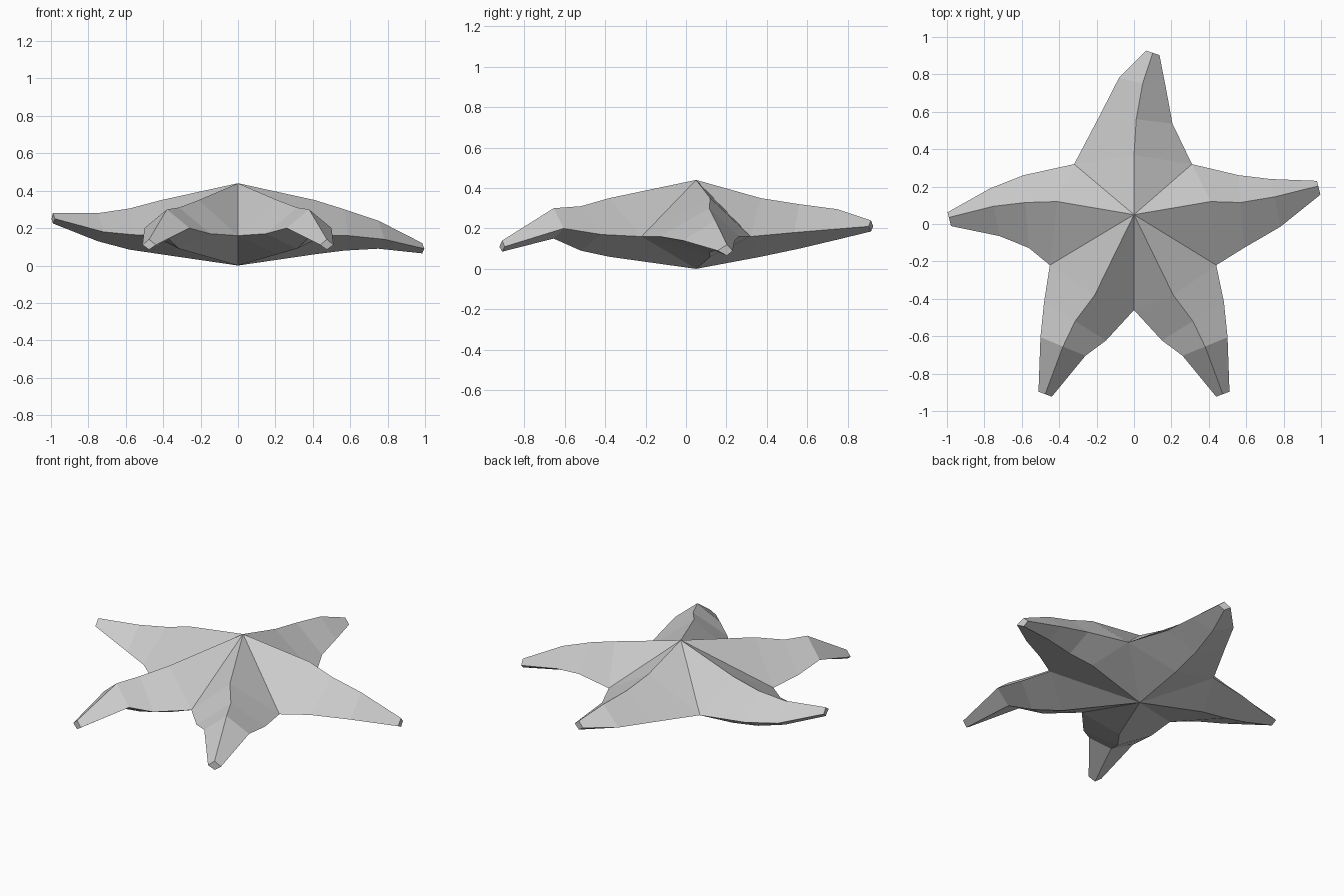
import bpy
import bmesh
from mathutils import Vector

default_cube = bpy.data.objects.get("Cube")
if default_cube:
    bpy.data.objects.remove(default_cube, do_unlink=True)

# One plain grey for the whole body
grey = bpy.data.materials.new("plain grey")
grey.use_nodes = True
colour = (0.6, 0.6, 0.6, 1)
grey.diffuse_color = colour
grey.node_tree.nodes["Principled BSDF"].inputs["Base Color"].default_value = colour

# Arm cross-sections from root to tip: half width, ridge height, keel depth
WIDTH = (0, .195, .13, .038)
RIDGE = (.19, .14, .1, .03)
KEEL = (.1, .08, .05, .025)

# Notches between the arms, counterclockwise from the front left one
NOTCHES = [(.44, -.22, .16), (.31, .32, .16), (-.32, .32, .16),
           (-.45, -.22, .16), (0, -.46, .16)]

# Each arm: ridge path (x, y and rim height) and sideways lean of the ridge
left_side = [(.41, .12, .16), (.57, .115, .16), (.75, .145, .14), (.985, .203, .09)]
back = [(0, .37, .16), (.012, .56, .18), (.046, .75, .195), (.1, .915, .21)]
right_side = [(-.41, .12, .16), (-.58, .115, .165), (-.75, .095, .18), (-.99, .035, .25)]
front_left = [(.21, -.38, .16), (.315, -.52, .17), (.38, -.655, .2), (.475, -.91, .11)]
front_right = [(-x, y, z) for x, y, z in front_left]
ARMS = [(left_side, .25), (back, 0), (right_side, -.25), (front_right, 0), (front_left, 0)]


def add_arm(bm, path, lean, right_notch, left_notch, top, bottom):
    """Sweep a diamond section along the path, starting at the two notches."""
    points = [Vector(p) for p in path]
    rings = []
    for i, p in enumerate(points):
        tangent = points[min(i + 1, len(points) - 1)] - points[max(i - 1, 0)]
        side = Vector((-tangent.y, tangent.x, 0)).normalized()
        ridge = bm.verts.new(p + Vector((0, 0, RIDGE[i])))
        keel = bm.verts.new(p - Vector((0, 0, KEEL[i])))
        if i == 0:
            left, right = left_notch, right_notch
        else:
            left = bm.verts.new(p + side * WIDTH[i] * (1 - lean))
            right = bm.verts.new(p - side * WIDTH[i] * (1 + lean))
        rings.append((ridge, left, keel, right))

    # Wedges joining the arm to the middle of the body
    ridge, left, keel, right = rings[0]
    for corners in ((top, ridge, left), (top, right, ridge),
                    (bottom, left, keel), (bottom, keel, right)):
        bm.faces.new(corners)

    # Arm walls and blunt tip
    for inner, outer in zip(rings, rings[1:]):
        for k in range(4):
            n = (k + 1) % 4
            bm.faces.new((inner[k], outer[k], outer[n], inner[n]))
    bm.faces.new(rings[-1])


# Starfish body
bm = bmesh.new()
top = bm.verts.new((0, .05, .44))
bottom = bm.verts.new((0, .05, 0))
notches = [bm.verts.new(p) for p in NOTCHES]
for i, (path, lean) in enumerate(ARMS):
    add_arm(bm, path, lean, notches[i], notches[(i + 1) % len(notches)], top, bottom)
bmesh.ops.recalc_face_normals(bm, faces=bm.faces[:])

mesh = bpy.data.meshes.new("starfish_body")
bm.to_mesh(mesh)
bm.free()
mesh.materials.append(grey)
starfish = bpy.data.objects.new("starfish_body", mesh)
bpy.context.collection.objects.link(starfish)
